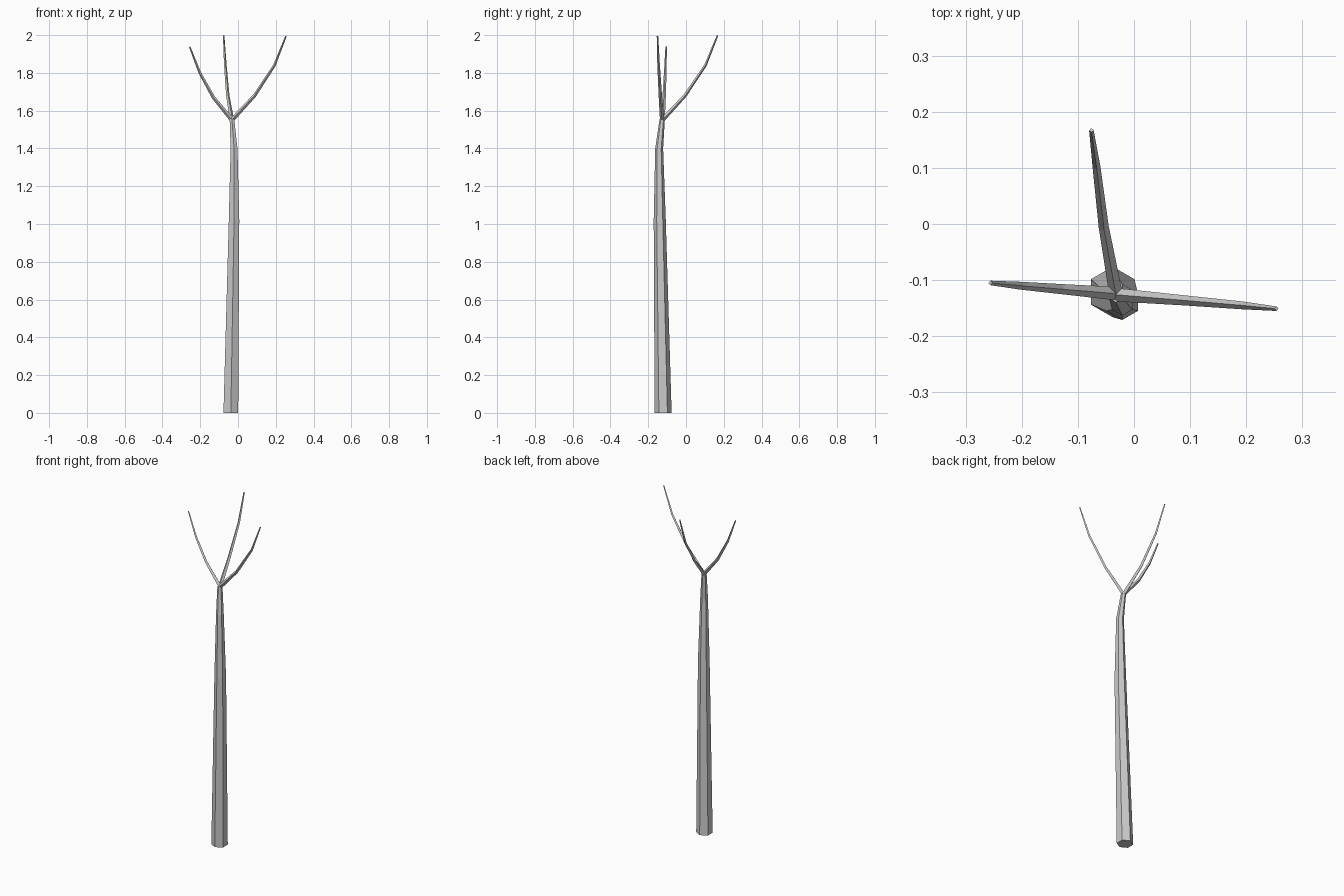
import bpy, bmesh
from math import cos, sin, pi
from mathutils import Vector

if "Cube" in bpy.data.objects:
    bpy.data.objects.remove(bpy.data.objects["Cube"])


def limb(name, path, sides, flat=False):
    """Tapered tube through (x, y, z, radius) points, capped at both ends."""
    bm = bmesh.new()
    pts = [Vector(p[:3]) for p in path]
    overall = pts[-1] - pts[0]
    rings = []
    for i, (x, y, z, r) in enumerate(path):
        if flat:
            side, up = Vector((1, 0, 0)), Vector((0, 1, 0))
        else:
            tangent = (pts[min(i + 1, len(pts) - 1)] - pts[max(i - 1, 0)]).normalized()
            side = Vector((-overall.y, overall.x, 0)).normalized()
            up = tangent.cross(side).normalized()
        rings.append([bm.verts.new(pts[i] + r * (cos(a) * side + sin(a) * up))
                      for a in (pi / 2 + 2 * pi * k / sides for k in range(sides))])
    for a, b in zip(rings, rings[1:]):
        for k in range(sides):
            j = (k + 1) % sides
            bm.faces.new((a[k], a[j], b[j], b[k]))
    bm.faces.new(rings[0])
    bm.faces.new(rings[-1])
    bmesh.ops.recalc_face_normals(bm, faces=bm.faces)
    mesh = bpy.data.meshes.new(name)
    bm.to_mesh(mesh)
    bm.free()
    obj = bpy.data.objects.new(name, mesh)
    bpy.context.collection.objects.link(obj)


# Six-sided trunk
limb("trunk", [(-0.038, -0.121, 0, 0.045),
               (-0.021, -0.139, 1.02, 0.032),
               (-0.021, -0.142, 1.40, 0.021),
               (-0.032, -0.126, 1.555, 0.014)], 6, flat=True)

# Three thin branches spreading from the trunk top
limb("branch_right", [(-0.033, -0.126, 1.55, 0.012),
                      (0.088, -0.136, 1.68, 0.009),
                      (0.193, -0.145, 1.84, 0.007),
                      (0.254, -0.151, 1.995, 0.004)], 4)
limb("branch_left", [(-0.031, -0.124, 1.55, 0.012),
                     (-0.130, -0.116, 1.67, 0.009),
                     (-0.202, -0.110, 1.80, 0.007),
                     (-0.256, -0.105, 1.939, 0.004)], 4)
limb("branch_back", [(-0.032, -0.126, 1.55, 0.012),
                     (-0.054, -0.005, 1.68, 0.009),
                     (-0.067, 0.103, 1.84, 0.007),
                     (-0.076, 0.167, 1.998, 0.004)], 4)
